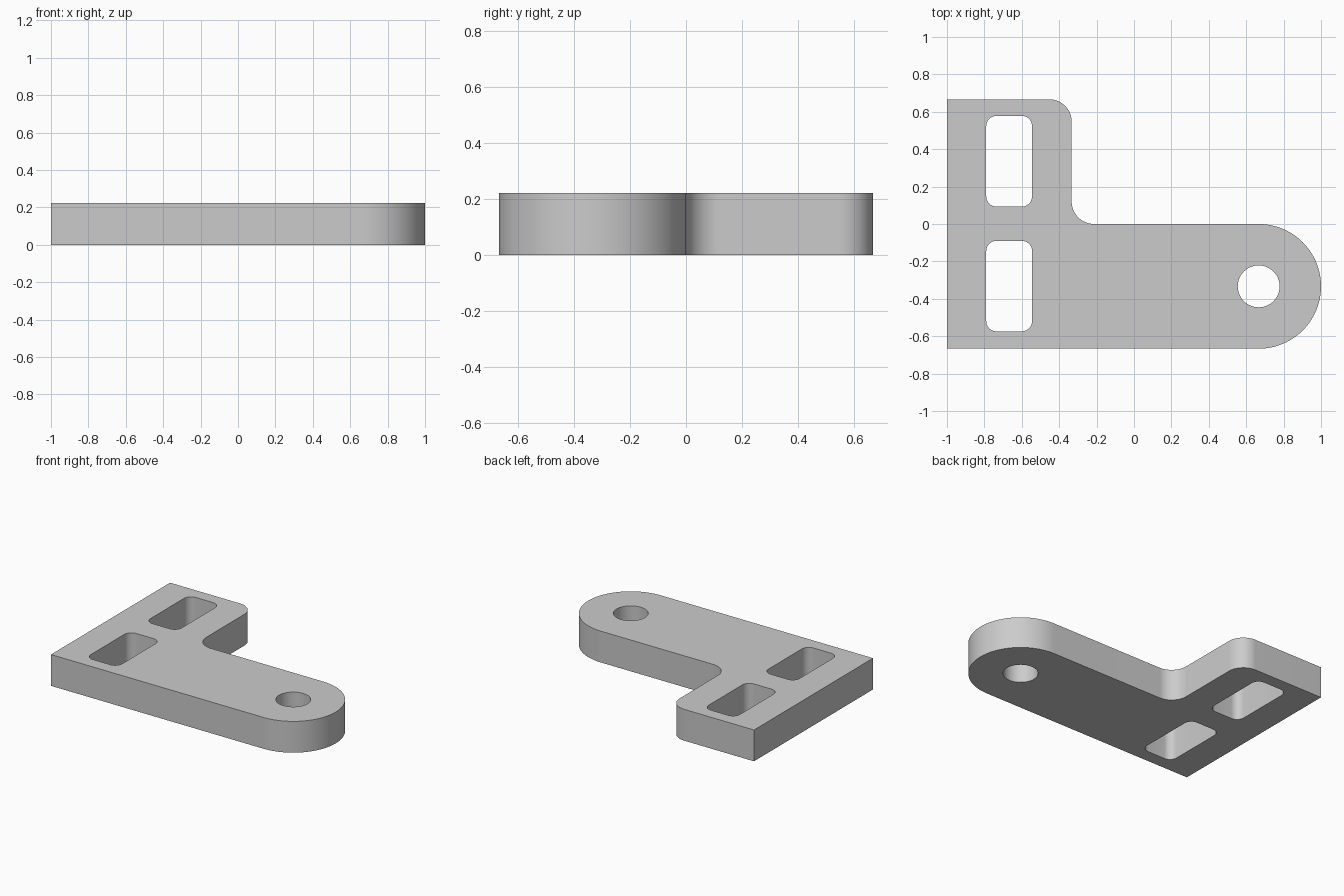
import bpy, bmesh
from math import cos, sin, radians

if "Cube" in bpy.data.objects:
    bpy.data.objects.remove(bpy.data.objects["Cube"])

HEIGHT = 0.222
THIRD = 1 / 3

grey = bpy.data.materials.new("light grey")
grey.use_nodes = True
colour = (0.6, 0.6, 0.6, 1)
grey.diffuse_color = colour
grey.node_tree.nodes["Principled BSDF"].inputs["Base Color"].default_value = colour


def arc(cx, cy, r, start, end, steps):
    """Points along an arc, angles in degrees."""
    angles = [radians(start + (end - start) * i / steps) for i in range(steps + 1)]
    return [(cx + r * cos(a), cy + r * sin(a)) for a in angles]


def rounded_rect(x0, x1, y0, y1, r):
    return (arc(x1 - r, y0 + r, r, -90, 0, 10) + arc(x1 - r, y1 - r, r, 0, 90, 10)
            + arc(x0 + r, y1 - r, r, 90, 180, 10) + arc(x0 + r, y0 + r, r, 180, 270, 10))


def prism(name, outline, z0, z1):
    """Extrude a counter-clockwise outline from z0 to z1."""
    bm = bmesh.new()
    face = bm.faces.new([bm.verts.new((x, y, z0)) for x, y in outline])
    top = bmesh.ops.extrude_face_region(bm, geom=[face])["geom"]
    verts = [v for v in top if isinstance(v, bmesh.types.BMVert)]
    bmesh.ops.translate(bm, verts=verts, vec=(0, 0, z1 - z0))
    bmesh.ops.recalc_face_normals(bm, faces=bm.faces)
    mesh = bpy.data.meshes.new(name)
    bm.to_mesh(mesh)
    bm.free()
    mesh.materials.append(grey)
    obj = bpy.data.objects.new(name, mesh)
    bpy.context.collection.objects.link(obj)
    return obj


# L-shaped plate: square left edge, round arm end, fillet and rounded corner
r = 0.12
outline = [(-1, -2 * THIRD)]
outline += arc(2 * THIRD, -THIRD, THIRD, -90, 90, 48)
outline += arc(-THIRD + r, r, r, 270, 180, 16)
outline += arc(-THIRD - r, 2 * THIRD - r, r, 0, 90, 16)
outline += [(-1, 2 * THIRD)]
plate = prism("bracket_plate", outline, 0, HEIGHT)

# Through openings: two rounded slots and the pivot hole
openings = {
    "upper_slot": rounded_rect(-0.79, -0.545, 0.093, 0.578, 0.055),
    "lower_slot": rounded_rect(-0.79, -0.545, -0.574, -0.09, 0.055),
    "pivot_hole": arc(2 * THIRD, -THIRD, 0.112, 0, 352.5, 47),
}
cutters = []
for name, points in openings.items():
    cutter = prism(name + "_cutter", points, -0.1, HEIGHT + 0.1)
    cutter.hide_render = True
    cutters.append(cutter)
    cut = plate.modifiers.new(name, "BOOLEAN")
    cut.operation = "DIFFERENCE"
    cut.solver = "EXACT"
    cut.object = cutter

# Apply the cuts, remove the cutters and smooth the curved walls
bpy.ops.object.select_all(action="DESELECT")
plate.select_set(True)
bpy.context.view_layer.objects.active = plate
for name in openings:
    bpy.ops.object.modifier_apply(modifier=name)
for cutter in cutters:
    bpy.data.objects.remove(cutter)
bpy.ops.object.shade_smooth_by_angle(angle=radians(30))
